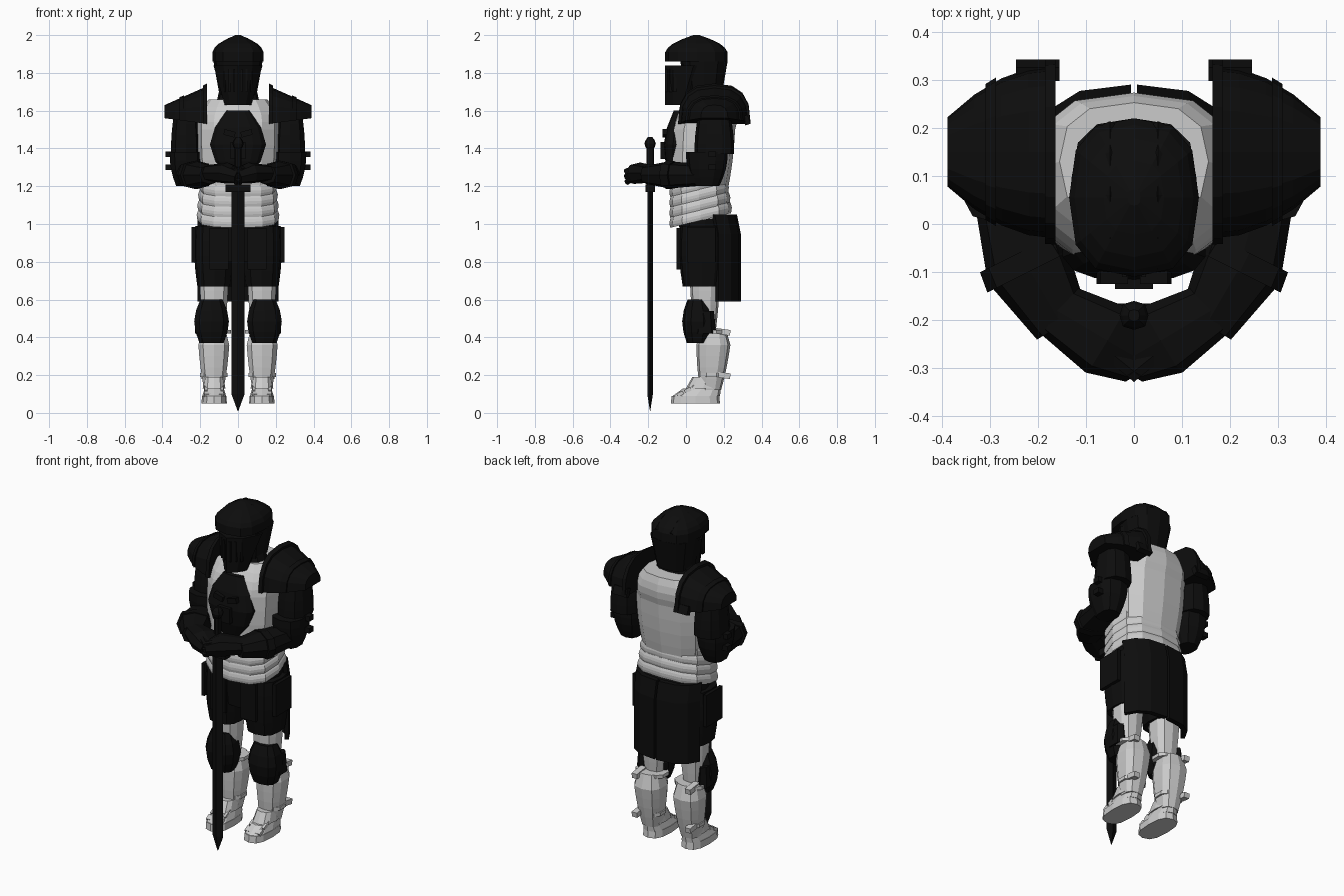
import bpy, bmesh, math
from mathutils import Vector, Matrix

old = bpy.data.objects.get("Cube")
if old:
    bpy.data.objects.remove(old)


def material(name, value):
    made = bpy.data.materials.new(name)
    made.use_nodes = True
    colour = (value, value, value, 1)
    made.diffuse_color = colour
    for node in made.node_tree.nodes:
        if node.type == 'BSDF_PRINCIPLED':
            node.inputs["Base Color"].default_value = colour
    return made


BLACK = material("black_steel", .004)
PALE = material("pale_steel", .6)


def finish(name, mat, bm, pair):
    bmesh.ops.recalc_face_normals(bm, faces=bm.faces)
    mesh = bpy.data.meshes.new(name)
    bm.to_mesh(mesh)
    bm.free()
    mesh.materials.append(mat)
    part = bpy.data.objects.new(name, mesh)
    bpy.context.collection.objects.link(part)
    if pair:
        part.modifiers.new("Mirror", 'MIRROR').use_mirror_merge = False


def loft(name, mat, rings, pair=False):
    """Skin a closed solid through rings with equal numbers of points."""
    bm = bmesh.new()
    loops = [[bm.verts.new(point) for point in ring] for ring in rings]
    for lower, upper in zip(loops, loops[1:]):
        for i in range(len(lower)):
            bm.faces.new((lower[i - 1], lower[i], upper[i], upper[i - 1]))
    bm.faces.new(loops[0])
    bm.faces.new(loops[-1])
    finish(name, mat, bm, pair)


def oval(sides):
    """Unit rounded-square outline with one corner facing the front."""
    def swell(value):
        return math.copysign(abs(value) ** .75, value)
    angles = [math.tau * i / sides for i in range(sides)]
    return [(swell(math.sin(a)), -swell(math.cos(a))) for a in angles]


def body(name, mat, bottom, top, width, front, back, x=0, low=1, high=1,
         bulge=0, lean=0, tilt=0, sides=12, pair=False):
    """Upright solid; low, high and bulge scale its outline along the height."""
    steps = 4 if bulge else 1
    rings = []
    for i in range(steps + 1):
        t = i / steps
        scale = low + (high - low) * t + bulge * math.sin(math.pi * t)
        middle, depth = (front + back) / 2 + lean * t, (back - front) / 2
        ring = [(x + width * scale * u, middle + depth * scale * v) for u, v in oval(sides)]
        rings.append([(px, py, bottom + (top - bottom) * t + tilt * py) for px, py in ring])
    loft(name, mat, rings, pair)


def limb(name, mat, path, radii, flat=.8, sides=8):
    """Mirrored pair of tubes along a path, flattened in height."""
    points = [Vector(p) for p in path]
    rings = []
    for i, (point, radius) in enumerate(zip(points, radii)):
        along = points[min(i + 1, len(points) - 1)] - points[max(i - 1, 0)]
        side = along.cross(Vector((0, 0, 1))).normalized()
        up = side.cross(along).normalized()
        rings.append([point + (side * u + up * v * flat) * radius for u, v in oval(sides)])
    loft(name, mat, rings, pair=True)


def box(name, mat, centre, size, pair=True, turn=0, axis='X'):
    bm = bmesh.new()
    place = Matrix.Translation(centre) @ Matrix.Rotation(math.radians(turn), 4, axis)
    bmesh.ops.create_cube(bm, size=1, matrix=place @ Matrix.Diagonal((*size, 1)))
    finish(name, mat, bm, pair)


# Helmet: skull, overhanging brow, crown and pointed face plate
body("helmet_skull", BLACK, bottom=1.68, top=1.86, width=.13, front=-.03, back=.22, low=.75)
body("helmet_brow", BLACK, bottom=1.86, top=1.91, width=.135, front=-.11, back=.22)
body("helmet_crown", BLACK, bottom=1.91, top=2, width=.135, front=-.11, back=.22,
     high=.1, bulge=.2)


def face_outline(z, wide):
    half = [(wide * .6, -.07), (wide, wide - .09), (wide * .8, wide - .04)]
    mirrored = [(-x, y) for x, y in reversed(half)]
    return [(x, y, z) for x, y in [(0, -.11)] + half + mirrored]


loft("helmet_face_plate", BLACK, [face_outline(1.63, .07), face_outline(1.84, .13)])
arc = [math.radians(a) for a in range(30, 180, 30)]
limb("helmet_ridges", BLACK, radii=[.014] * len(arc), sides=4,
     path=[(.05, .06 - .17 * math.cos(a), 1.85 + .125 * math.sin(a)) for a in arc])
for i in range(3):
    box("face_plate_bars", BLACK, centre=(.02 + .025 * i, .02 * i - .1, 1.76), size=(.01, .02, .12))
body("neck_guard", BLACK, bottom=1.58, top=1.74, width=.13, front=0, back=.18, high=.7)

# Torso shell
body("cuirass", PALE, bottom=1.17, top=1.5, width=.215, front=-.1, back=.24,
     low=.88, bulge=.04, lean=.02)
body("upper_cuirass", PALE, bottom=1.5, top=1.66, width=.215, front=-.08, back=.26,
     high=.72, bulge=.1, lean=.04)

# Overlapping waist bands, rising towards the back
for i in range(4):
    body("waist_band", PALE, bottom=1 + .055 * i, top=1.06 + .055 * i, width=.222 - .004 * i,
         front=-.09, back=.245 - .008 * i, low=.96, high=.93, bulge=.04, tilt=.24)

# Beast mask on the chest
body("chest_mask", BLACK, bottom=1.24, top=1.6, width=.155, front=-.13, back=.02,
     low=.35, high=.4, bulge=.6, lean=.02, sides=14)
box("mask_muzzle", BLACK, centre=(0, -.12, 1.39), size=(.08, .03, .09), pair=False)
box("mask_brows", BLACK, centre=(.045, -.11, 1.48), size=(.06, .03, .03), turn=-15, axis='Y')


# Shoulder guards: an arched profile carried outwards, with raised rims
def arch(t, swell=1):
    depth, low, top = .18 * (1 - .6 * t * t), 1.53 + .03 * t, 1.73 - .1 * t
    points = [p for p in oval(16) if p[1] < .1]
    return [(.163 + .225 * t, .15 + depth * swell * u, low - (top - low) * swell * v)
            for u, v in points]


loft("shoulder_guards", BLACK, [arch(i / 4) for i in range(5)], pair=True)
loft("shoulder_collars", BLACK, [arch(0, 1.07), arch(.1, 1.07)], pair=True)
loft("shoulder_outer_rims", BLACK, [arch(.55, 1.05), arch(.65, 1.05)], pair=True)
box("shoulder_back_tabs", BLACK, centre=(.2, .32, 1.55), size=(.09, .03, .05), turn=20)

# Arms folded towards the grip
body("upper_arms", BLACK, bottom=1.37, top=1.58, width=.083, front=.045, back=.255, x=.275,
     high=.8, bulge=.06, sides=10, pair=True)
body("elbow_guards", BLACK, bottom=1.2, top=1.38, width=.09, front=0, back=.22, x=.275,
     low=.6, bulge=.12, sides=10, pair=True)
limb("forearms", BLACK, radii=[.07, .09, .06],
     path=[(.27, .1, 1.26), (.22, -.09, 1.26), (.15, -.21, 1.26)])
limb("cuff_rims", BLACK, radii=[.09, .095], path=[(.24, -.06, 1.26), (.22, -.1, 1.26)])
limb("hands", BLACK, radii=[.06, .08, .055], flat=.7,
     path=[(.16, -.18, 1.27), (.06, -.24, 1.27), (-.01, -.28, 1.25)])
for i in range(3):
    drop = .03 * i
    limb("fingers", BLACK, radii=[.02, .018], sides=6,
         path=[(.07 - drop, -.25 - drop / 2, 1.3 - drop), (-.01, -.315, 1.28 - drop)])
for z in (1.37, 1.3):
    box("elbow_buckles", BLACK, centre=(.36, .14, z), size=(.05, .04, .03))

# Sword, point down
body("sword_point", BLACK, bottom=.01, top=.1, width=.035, front=-.205, back=-.175,
     low=.05, sides=4)
body("sword_blade", BLACK, bottom=.1, top=1.18, width=.035, front=-.205, back=-.175, sides=4)
box("sword_guard", BLACK, centre=(0, -.19, 1.19), size=(.13, .05, .04), pair=False)
body("sword_grip", BLACK, bottom=1.2, top=1.4, width=.018, front=-.21, back=-.17, sides=8)
body("sword_pommel", BLACK, bottom=1.39, top=1.46, width=.03, front=-.22, back=-.16,
     low=.4, high=.4, bulge=.6, sides=8)

# Hips, thigh plates and split tail cloth
body("hips", BLACK, bottom=.8, top=1.03, width=.205, front=-.04, back=.24, low=.85)
body("thigh_covers", BLACK, bottom=.67, top=.99, width=.11, front=-.04, back=.21, x=.125,
     low=.82, high=.92, bulge=.1, pair=True)
box("hip_side_plates", BLACK, centre=(.235, .08, .89), size=(.02, .15, .19))
box("front_flaps", BLACK, centre=(.1, -.04, .87), size=(.1, .02, .22))


def cloth_outline(z, inset):
    curve = oval(16)[5:9]
    outer = [(.006 + .22 * u, .06 + .23 * v - inset) for u, v in curve]
    inner = [(.006 + .2 * u, .06 + .2 * v - inset) for u, v in reversed(curve)]
    return [(x, y, z) for x, y in outer + inner]


loft("tail_cloth", BLACK, [cloth_outline(.59, 0), cloth_outline(.95, 0),
                           cloth_outline(1.05, .02)], pair=True)

# Legs
body("thighs", PALE, bottom=.42, top=.72, width=.08, front=.02, back=.18, x=.127,
     low=.7, bulge=.05, sides=10, pair=True)
body("knee_guards", BLACK, bottom=.37, top=.6, width=.095, front=-.02, back=.14, x=.14,
     low=.7, high=.65, bulge=.33, sides=10, pair=True)
body("knee_wings", BLACK, bottom=.42, top=.54, width=.032, front=.04, back=.16, x=.2,
     high=.8, sides=6, pair=True)
body("shins", PALE, bottom=.12, top=.36, width=.085, front=.04, back=.22, x=.128,
     low=.62, bulge=.05, lean=.015, sides=10, pair=True)
body("shin_tops", PALE, bottom=.36, top=.44, width=.085, front=.055, back=.235, x=.128,
     high=.75, sides=10, pair=True)
for z in (.2, .43):
    box("leg_buckles", PALE, centre=(.175, .19, z), size=(.035, .09, .03), turn=-8)
    body("leg_straps", PALE, bottom=z - .01, top=z + .01, width=.05 + .08 * z + .01,
         front=.07, back=.2, x=.128, sides=10, pair=True)

# Plated boots
body("boot_soles", PALE, bottom=.05, top=.09, width=.067, front=-.08, back=.18, x=.126,
     high=.97, pair=True)
body("boot_insteps", PALE, bottom=.09, top=.13, width=.063, front=-.07, back=.18, x=.126,
     high=.8, lean=.03, pair=True)
body("boot_ankles", PALE, bottom=.13, top=.19, width=.06, front=0, back=.18, x=.127,
     high=.85, lean=.02, pair=True)
for i in range(3):
    box("toe_plates", PALE, centre=(.127, .04 * i - .03, .1 + .02 * i), size=(.1, .035, .02), turn=28)
